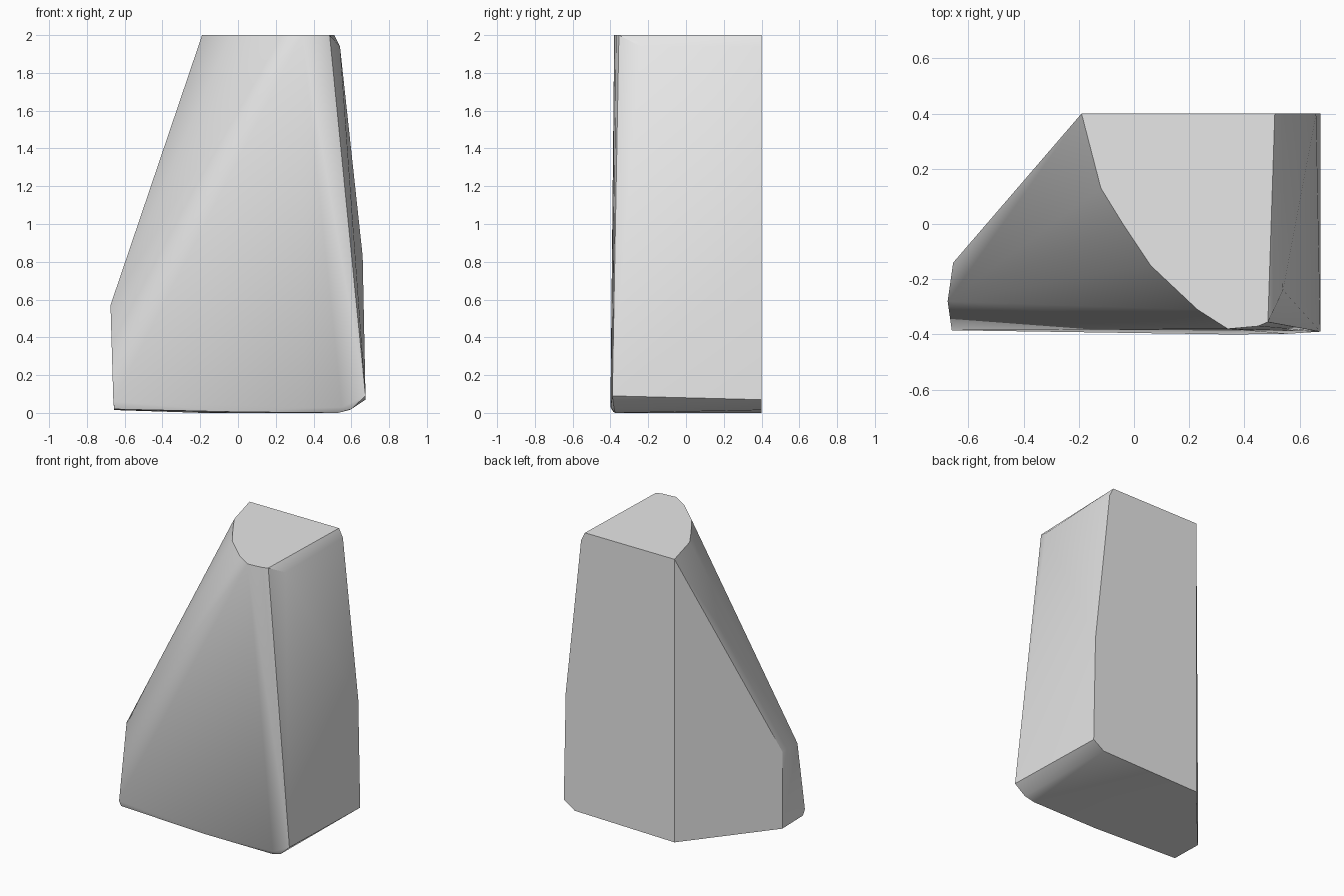
import bpy
import bmesh
import math

default = bpy.data.objects.get("Cube")
if default:
    bpy.data.objects.remove(default, do_unlink=True)

# Plain grey stone
grey = bpy.data.materials.new("light grey stone")
grey.use_nodes = True
colour = (0.8, 0.8, 0.8, 1)
grey.diffuse_color = colour
grey.node_tree.nodes["Principled BSDF"].inputs["Base Color"].default_value = colour

BACK = 0.4

# Flat top: straight back and right edges, rounded front left
top = [(-0.19, BACK), (-0.12, 0.13), (-0.04, 0), (0.06, -0.15), (0.23, -0.31),
       (0.34, -0.38), (0.45, -0.37), (0.485, -0.355), (0.51, BACK)]
points = [(x, y, 2) for x, y in top]

# Worn right side, with the bulge along its back edge
points += [(0.54, -0.24, 1.94), (0.54, BACK, 1.94), (0.66, BACK, 0.83),
           (0.675, BACK, 0.07), (0.675, -0.39, 0.09)]

# Cut left corner
points += [(-0.675, -0.28, 0.57), (-0.655, -0.14, 0.56), (-0.66, -0.385, 0.06)]

# Underside with chamfered front and right edges
points += [(-0.655, -0.14, 0.015), (-0.655, -0.37, 0.02), (-0.19, BACK, 0),
           (0.59, BACK, 0.015), (0, -0.385, 0.005), (0.53, -0.375, 0),
           (0.35, -0.4, 0.03), (0.55, -0.398, 0.03), (0.6, -0.38, 0.02)]

# Wrap the corner points in one convex block
bm = bmesh.new()
for p in points:
    bm.verts.new(p)
hull = bmesh.ops.convex_hull(bm, input=bm.verts)
spare = {v for v in hull["geom_interior"] + hull["geom_unused"]
         if isinstance(v, bmesh.types.BMVert)}
bmesh.ops.delete(bm, geom=list(spare), context="VERTS")
bmesh.ops.dissolve_limit(bm, angle_limit=math.radians(0.5),
                         verts=bm.verts, edges=bm.edges)
bmesh.ops.recalc_face_normals(bm, faces=bm.faces)

mesh = bpy.data.meshes.new("stone_block")
bm.to_mesh(mesh)
bm.free()
mesh.materials.append(grey)
block = bpy.data.objects.new("stone_block", mesh)
bpy.context.collection.objects.link(block)

# Smooth the worn facets, keep the main edges sharp
bpy.ops.object.select_all(action="DESELECT")
block.select_set(True)
bpy.context.view_layer.objects.active = block
bpy.ops.object.shade_smooth_by_angle(angle=math.radians(30))
